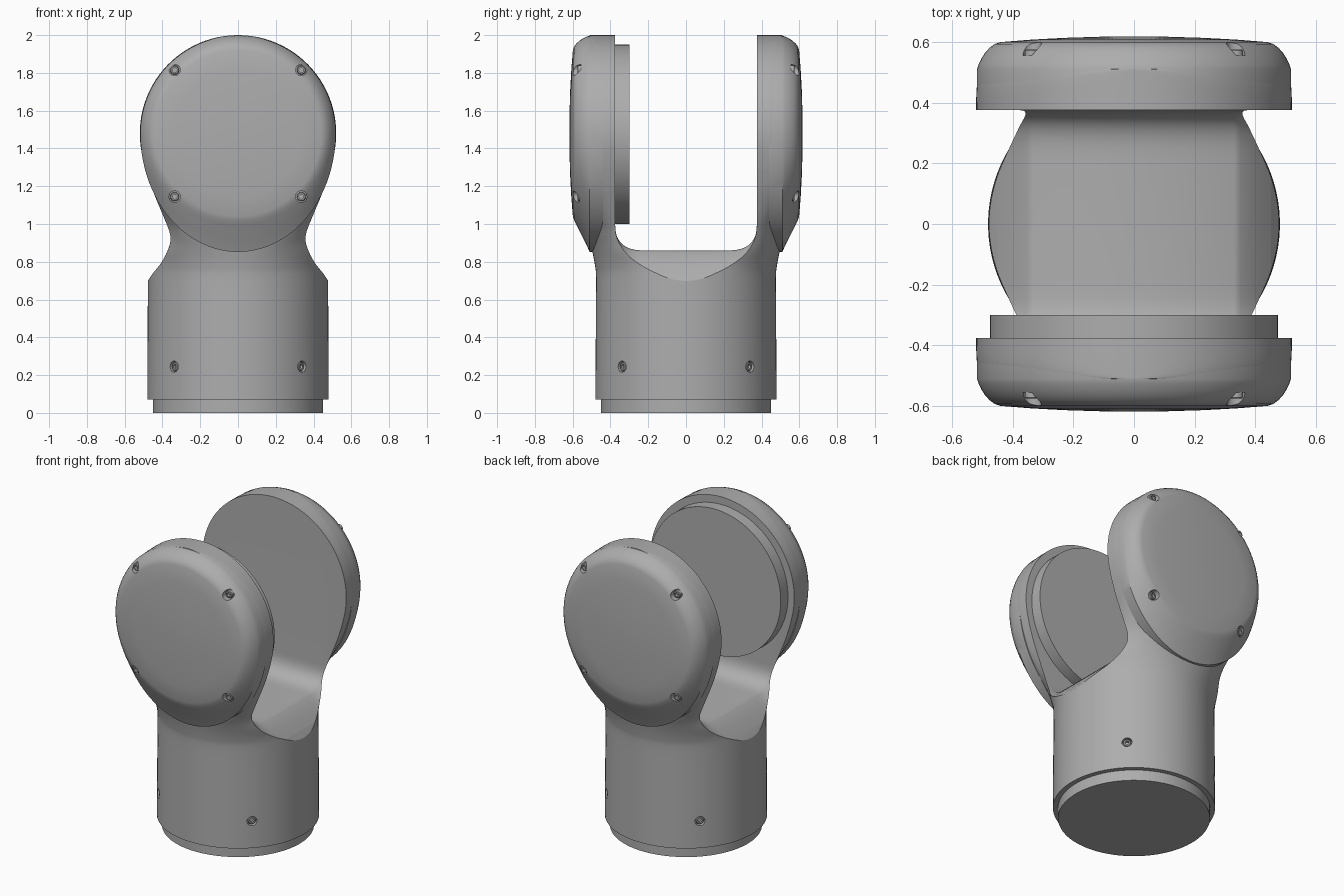
import bpy, bmesh, math
from mathutils import Vector, Matrix

if "Cube" in bpy.data.objects:
    bpy.data.objects.remove(bpy.data.objects["Cube"], do_unlink=True)

grey = bpy.data.materials.new("cast_grey")
grey.use_nodes = True
colour = (0.42, 0.42, 0.42, 1)
grey.diffuse_color = colour
grey.node_tree.nodes["Principled BSDF"].inputs["Base Color"].default_value = colour

AXIS_Z = 1.48      # height of the joint axis
ARM_R = 0.52       # radius of the arm heads
SLOT = 0.375       # half width of the fork opening


def loft(name, rings, matrix=Matrix()):
    """Closed solid through rings with equal point counts."""
    bm = bmesh.new()
    loops = [[bm.verts.new(matrix @ Vector(p)) for p in ring] for ring in rings]
    for a, b in zip(loops, loops[1:]):
        for i in range(len(a)):
            j = (i + 1) % len(a)
            bm.faces.new((a[i], a[j], b[j], b[i]))
    bm.faces.new(loops[0][::-1])
    bm.faces.new(loops[-1])
    bmesh.ops.recalc_face_normals(bm, faces=bm.faces)
    mesh = bpy.data.meshes.new(name)
    bm.to_mesh(mesh)
    bm.free()
    obj = bpy.data.objects.new(name, mesh)
    bpy.context.collection.objects.link(obj)
    return obj


def turn(n):
    return [2 * math.pi * (i + 0.5) / n for i in range(n)]


def lathe(name, profile, matrix=Matrix(), n=24):
    """Solid of (radius, height) pairs around local z."""
    return loft(name, [[(r * math.cos(t), r * math.sin(t), h) for t in turn(n)]
                       for r, h in profile], matrix)


def activate(obj):
    bpy.ops.object.select_all(action='DESELECT')
    obj.select_set(True)
    bpy.context.view_layer.objects.active = obj


def cut(obj, cutters):
    activate(obj)
    for cutter in cutters:
        mod = obj.modifiers.new("cut", 'BOOLEAN')
        mod.operation = 'DIFFERENCE'
        mod.solver = 'EXACT'
        mod.object = cutter
        bpy.ops.object.modifier_apply(modifier=mod.name)
        bpy.data.objects.remove(cutter, do_unlink=True)


def finish(obj, angle=32):
    obj.data.materials.clear()
    obj.data.materials.append(grey)
    activate(obj)
    bpy.ops.object.shade_smooth_by_angle(angle=math.radians(angle))


def frame(pos, direction):
    rot = Vector(direction).to_track_quat('Z', 'Y').to_matrix().to_4x4()
    return Matrix.Translation(pos) @ rot


def screw(name, matrix, base):
    profile = [(0.024, base - 0.01), (0.024, base + 0.016), (0.02, base + 0.02),
               (0.012, base + 0.02), (0.012, base + 0.004)]
    finish(lathe(name, profile, matrix, 18))


def hole(matrix, base):
    return lathe("hole_cutter", [(0.03, base), (0.03, base + 0.2)], matrix)


# Fork: horizontal sections run from round base to flat-sided arms
def section(z, w, b, n):
    a = w / (1 - (SLOT / b) ** n) ** (1 / n)
    ring = []
    for t in turn(96):
        c, s = math.cos(t), math.sin(t)
        ring.append((math.copysign(abs(c) ** (2 / n) * a, c),
                     math.copysign(abs(s) ** (2 / n) * b, s), z))
    return ring


keys = [Vector(k) for k in (
    (0.07, 0.300, 0.480, 2), (0.40, 0.297, 0.478, 2), (0.70, 0.294, 0.476, 2),
    (0.78, 0.304, 0.482, 2.05), (0.86, 0.332, 0.497, 2.2), (0.93, 0.352, 0.508, 2.8),
    (1.0, 0.378, 0.51, 4), (1.1, 0.42, 0.51, 8), (1.2, 0.46, 0.51, 14),
    (1.3, 0.492, 0.51, 20))]
rings = []
for i in range(len(keys) - 1):
    p0, p1, p2, p3 = (keys[max(0, min(k, len(keys) - 1))] for k in range(i - 1, i + 3))
    for step in range(4):
        t = step / 4
        mid = p1.lerp(p2, t)
        if i > 1:
            # spline through the keys
            mid = 0.5 * (2 * p1 + (p2 - p0) * t + (2 * p0 - 5 * p1 + 4 * p2 - p3) * t ** 2
                         + (3 * p1 - p0 - 3 * p2 + p3) * t ** 3)
        rings.append(section(mid[0], mid[1], mid[2], max(2, mid[3])))
rings.append(section(*keys[-1]))
for i in range(28):
    t = math.radians(-12 + 101.5 * i / 27)
    rings.append(section(AXIS_Z + ARM_R * math.sin(t), ARM_R * math.cos(t), 0.51, 20))
fork = loft("fork_body", rings)


# Opening between the arms: rounded floor that falls away at both sides
def slot_ring(x, floor):
    top, ry = 1.0, 0.17
    pts = []
    for i in range(13):
        t = math.pi / 2 * i / 12
        pts.append((SLOT - ry + ry * math.cos(t) ** 0.7,
                    top - (top - floor) * math.sin(t) ** 0.8))
    right = [(SLOT, 2.2)] + pts
    return [(x, y, z) for y, z in right] + [(x, -y, z) for y, z in right[::-1]]


half = [(0.33, 0.86), (0.35, 0.848), (0.40, 0.80), (0.45, 0.74), (0.48, 0.695), (0.65, 0.44)]
stations = [(-x, z) for x, z in half[::-1]] + half
slot = loft("slot_cutter", [slot_ring(x, z) for x, z in stations])

# Base screws at the four diagonals
holes = []
for i in range(4):
    a = math.radians(45 + 90 * i)
    m = frame((0, 0, 0.245), (math.cos(a), math.sin(a), 0))
    holes.append(hole(m, 0.452))
    screw("base_screw", m, 0.452)
cut(fork, [slot] + holes)
finish(fork)

# Foot ring below the body
finish(lathe("foot_ring", [(0.45, 0), (0.45, 0.09)], n=96))

# Bearing disc on the inner face of the front arm
finish(lathe("bearing_disc", [(0.475, -0.01), (0.475, 0.075)],
             frame((0, -SLOT, AXIS_Z - 0.005), (0, 1, 0)), 96))

# Covers: depth, radius, drop of the lower edge below the axis
cover_steps = [(0.44, 0.517, 0.628), (0.51, 0.517, 0.628), (0.525, 0.512, 0.595),
               (0.545, 0.503, 0.555), (0.565, 0.49, 0.515), (0.58, 0.476, 0.485),
               (0.592, 0.46, 0.462), (0.599, 0.44, 0.44), (0.607, 0.34, 0.34),
               (0.613, 0.23, 0.23), (0.617, 0.1, 0.1), (0.618, 0.02, 0.02)]
for side, label in ((-1, "front"), (1, "back")):
    cover = loft(label + "_cover", [
        [(r * math.cos(t), side * y, AXIS_Z + math.sin(t) * (r if math.sin(t) > 0 else drop))
         for t in turn(96)] for y, r, drop in cover_steps])
    holes = []
    for sx in (-1, 1):
        for sz in (-1, 1):
            m = frame((sx * 0.335, 0, AXIS_Z + sz * 0.335), (0, side, 0))
            holes.append(hole(m, 0.555))
            screw(label + "_cover_screw", m, 0.555)
    cut(cover, holes)
    finish(cover)
